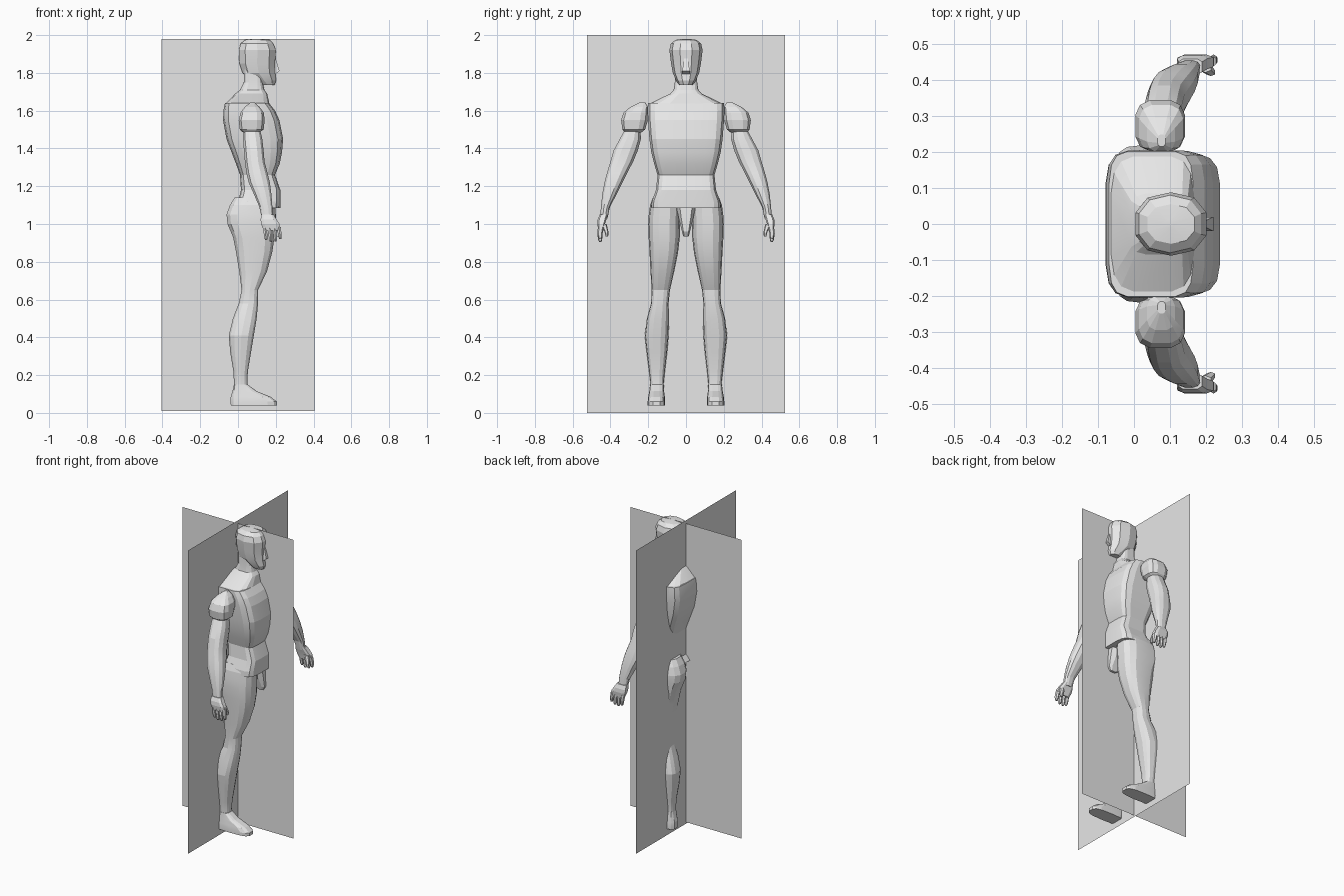
import bpy, bmesh, math

grey = bpy.data.materials.new("plain grey")
grey.diffuse_color = (0.8, 0.8, 0.8, 1)


def finish(name, bm, smooth=True):
    bmesh.ops.recalc_face_normals(bm, faces=bm.faces)
    me = bpy.data.meshes.new(name)
    bm.to_mesh(me)
    bm.free()
    ob = bpy.data.objects.new(name, me)
    bpy.context.collection.objects.link(ob)
    me.materials.append(grey)
    if smooth:
        bpy.ops.object.select_all(action='DESELECT')
        ob.select_set(True)
        bpy.context.view_layer.objects.active = ob
        bpy.ops.object.shade_smooth_by_angle(angle=math.radians(12))
    return ob


def loft(name, rings, n=12, power=2.6, side=1):
    """Skin horizontal rings given as (z, x_min, x_max, y_min, y_max)."""
    bm = bmesh.new()
    loops = []
    for z, x0, x1, y0, y1 in rings:
        ring = []
        for i in range(n):
            a = 2 * math.pi * (i + 0.5) / n
            c, s = math.cos(a), math.sin(a)
            k = math.cos(math.pi / n) if power == 2 else 1
            u = math.copysign(abs(c) ** (2 / power), c) / k
            v = math.copysign(abs(s) ** (2 / power), s) / k
            ring.append(bm.verts.new(((x0 + x1) / 2 + u * (x1 - x0) / 2,
                                      side * ((y0 + y1) / 2 + v * (y1 - y0) / 2), z)))
        loops.append(ring)
    for a, b in zip(loops, loops[1:]):
        for i in range(n):
            j = (i + 1) % n
            bm.faces.new((a[i], a[j], b[j], b[i]))
    bm.faces.new(loops[0])
    bm.faces.new(loops[-1])
    return finish(name, bm)


def centred(rows):
    return [(z, x0, x1, -w, w) for z, x0, x1, w in rows]


# two crossed upright reference panels
for name, pts in (("side_panel", [(-.405, 0, .01), (.405, 0, .01), (.405, 0, 1.98), (-.405, 0, 1.98)]),
                  ("front_panel", [(0, -.523, 0), (0, .523, 0), (0, .523, 2), (0, -.523, 2)])):
    bm = bmesh.new()
    bm.faces.new([bm.verts.new(p) for p in pts])
    finish(name, bm, False)

# torso: waist to shoulders
loft("torso", centred([
    (1.085, -.03, .225, .185), (1.12, 0, .225, .182), (1.18, .015, .225, .16),
    (1.26, .01, .197, .152), (1.32, -.012, .222, .17), (1.38, -.035, .234, .185),
    (1.45, -.062, .24, .195), (1.55, -.08, .22, .203), (1.60, -.078, .197, .205),
    (1.64, -.07, .165, .203)]), n=16, power=5.5)

# neck and sloping upper shoulders
loft("neck", centred([
    (1.635, -.07, .168, .2), (1.69, -.015, .155, .085), (1.71, .01, .14, .066),
    (1.75, .03, .13, .06), (1.82, .03, .13, .06)]), n=16, power=4)

# head
loft("head", centred([
    (1.735, .12, .195, .035), (1.76, .07, .205, .052), (1.80, .02, .2, .07),
    (1.85, .003, .2, .079), (1.92, 0, .205, .088), (1.955, .01, .19, .08),
    (1.975, .035, .17, .055), (1.98, .09, .11, .012)]), n=10, power=2.3)
loft("nose", centred([
    (1.795, .17, .2, .02), (1.81, .17, .22, .02), (1.875, .17, .2, .01)]), n=4, power=2)

# crotch piece between the legs
loft("crotch", centred([
    (.935, .15, .19, .015), (.96, .11, .205, .022), (1.03, .03, .205, .04),
    (1.10, 0, .2, .055)]), n=8, power=4)

for side, tag in ((-1, "right"), (1, "left")):
    # leg from buttock to ankle
    loft(tag + "_leg", [
        (.10, -.025, .055, .118, .19), (.16, -.022, .05, .118, .188),
        (.22, -.025, .053, .112, .195), (.32, -.042, .07, .1, .208),
        (.41, -.05, .085, .092, .218), (.5, -.028, .1, .09, .207),
        (.58, .003, .107, .092, .185), (.65, .018, .107, .085, .182),
        (.75, .005, .155, .062, .188), (.85, -.012, .183, .042, .193),
        (.93, -.028, .195, .033, .198), (1.0, -.058, .2, .032, .2),
        (1.05, -.063, .2, .03, .197), (1.1, -.045, .2, .03, .19),
        (1.14, -.02, .19, .04, .175)], n=14, power=2.8, side=side)
    # foot
    loft(tag + "_foot", [
        (.04, -.04, .208, .11, .203), (.06, -.042, .208, .11, .203),
        (.085, -.04, .175, .112, .2), (.115, -.03, .1, .116, .194),
        (.15, -.022, .052, .118, .19)], n=14, power=3.2, side=side)
    # shoulder cap
    loft(tag + "_shoulder", [
        (1.485, .025, .115, .235, .325), (1.50, .008, .137, .215, .338),
        (1.55, .002, .143, .2, .345), (1.59, .012, .138, .198, .332),
        (1.62, .035, .115, .2, .295), (1.643, .065, .088, .215, .248)],
        n=12, power=3, side=side)
    # arm
    loft(tag + "_arm", [
        (1.03, .125, .185, .415, .455), (1.09, .112, .183, .402, .451),
        (1.16, .082, .178, .365, .444), (1.22, .055, .17, .335, .433),
        (1.27, .043, .158, .31, .42), (1.33, .035, .142, .278, .402),
        (1.39, .03, .137, .253, .385), (1.45, .025, .13, .237, .352),
        (1.50, .025, .118, .24, .325)], n=12, power=2.5, side=side)
    # hand and fingers
    loft(tag + "_palm", [
        (.965, .135, .225, .435, .465), (1.0, .12, .222, .428, .47),
        (1.025, .118, .205, .42, .468), (1.05, .122, .19, .413, .458)],
        n=8, power=4, side=side)
    for i, tip in enumerate((.915, .905, .907, .92)):
        x = .135 + .025 * i
        loft(f"{tag}_finger_{i + 1}", [
            (tip, x + .008, x + .02, .448, .46), (tip + .01, x + .004, x + .022, .444, .465),
            (.95, x, x + .021, .441, .47), (.985, x - .004, x + .018, .435, .466)],
            n=6, power=2.5, side=side)
    loft(tag + "_thumb", [
        (.935, .205, .222, .412, .425), (.955, .2, .226, .41, .43),
        (1.0, .18, .215, .42, .448)], n=6, power=2.5, side=side)
